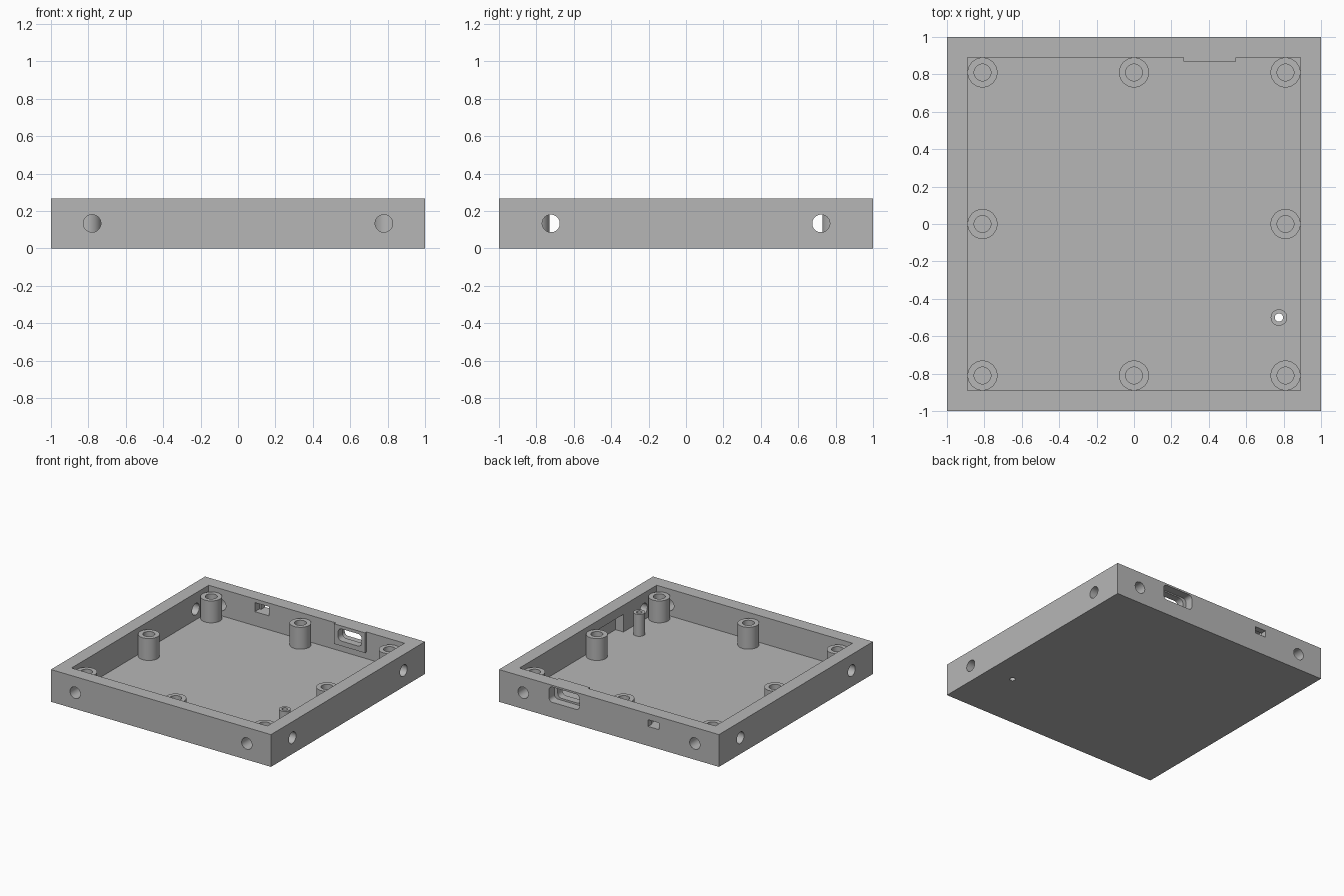
import bpy
import bmesh
import math
from mathutils import Matrix, Vector

if "Cube" in bpy.data.objects:
    bpy.data.objects.remove(bpy.data.objects["Cube"], do_unlink=True)

HEIGHT, FLOOR, INNER = 0.265, 0.045, 0.89
POST_TOP, POST_AT = 0.225, 0.81

grey = bpy.data.materials.new("plain grey")
grey.use_nodes = True
colour = (0.47, 0.47, 0.47, 1)
grey.diffuse_color = colour
grey.node_tree.nodes["Principled BSDF"].inputs["Base Color"].default_value = colour


def finish(name, bm):
    bmesh.ops.recalc_face_normals(bm, faces=bm.faces)
    mesh = bpy.data.meshes.new(name)
    bm.to_mesh(mesh)
    bm.free()
    mesh.materials.append(grey)
    obj = bpy.data.objects.new(name, mesh)
    bpy.context.collection.objects.link(obj)
    return obj


def box(name, low, high, rounding=0):
    """Box between two corners, optionally rounded around the y axis."""
    low, high = Vector(low), Vector(high)
    bm = bmesh.new()
    bmesh.ops.create_cube(bm, size=1)
    bmesh.ops.scale(bm, vec=high - low, verts=bm.verts)
    bmesh.ops.translate(bm, vec=(low + high) / 2, verts=bm.verts)
    if rounding:
        edges = [e for e in bm.edges
                 if abs(e.verts[0].co.y - e.verts[1].co.y) > 1e-4]
        bmesh.ops.bevel(bm, geom=edges, offset=rounding, segments=6,
                        profile=0.5, affect='EDGES')
    return finish(name, bm)


def rod(name, centre, radius, length, axis):
    """Solid cylinder along a chosen axis."""
    turn = {"x": Matrix.Rotation(math.pi / 2, 4, 'Y'),
            "y": Matrix.Rotation(math.pi / 2, 4, 'X'),
            "z": Matrix.Identity(4)}[axis]
    bm = bmesh.new()
    bmesh.ops.create_cone(bm, cap_ends=True, segments=40, radius1=radius,
                          radius2=radius, depth=length,
                          matrix=Matrix.Translation(centre) @ turn)
    return finish(name, bm)


def combine(target, tool, operation='DIFFERENCE'):
    mod = target.modifiers.new("combine", 'BOOLEAN')
    mod.operation = operation
    mod.solver = 'EXACT'
    mod.object = tool
    bpy.context.view_layer.objects.active = target
    bpy.ops.object.modifier_apply(modifier=mod.name)
    bpy.data.objects.remove(tool, do_unlink=True)


def smooth(obj):
    bpy.ops.object.select_all(action='DESELECT')
    obj.select_set(True)
    bpy.context.view_layer.objects.active = obj
    bpy.ops.object.shade_smooth_by_angle(angle=math.radians(30))


def hollow_post(name, x, y, outer, inner):
    """Tube standing on the floor, made by spinning its profile."""
    bm = bmesh.new()
    profile = [(outer, FLOOR), (outer, POST_TOP), (inner, POST_TOP), (inner, FLOOR)]
    verts = [bm.verts.new((r, 0, z)) for r, z in profile]
    edges = [bm.edges.new(pair) for pair in zip(verts, verts[1:] + verts[:1])]
    bmesh.ops.spin(bm, geom=verts + edges, cent=(0, 0, 0), axis=(0, 0, 1),
                   angle=math.tau, steps=40)
    bmesh.ops.remove_doubles(bm, verts=bm.verts, dist=1e-4)
    bmesh.ops.translate(bm, vec=(x, y, 0), verts=bm.verts)
    smooth(finish(name, bm))


# Tray: block with a square cavity
tray = box("tray", (-1, -1, 0), (1, 1, HEIGHT))
combine(tray, box("cavity", (-INNER, -INNER, FLOOR), (INNER, INNER, 0.5)))

# Thickened pad behind the connector opening
combine(tray, box("pad", (0.265, 0.87, 0.10), (0.545, 0.92, HEIGHT)), 'UNION')

# Connector opening: wide outer pocket and narrower slot
combine(tray, box("pocket", (0.27, 0.93, 0.125), (0.545, 1.1, 0.25), 0.03))
combine(tray, box("slot", (0.3, 0.8, 0.14), (0.515, 0.96, 0.24), 0.035))

# Small rectangular port, larger on the inside
combine(tray, box("port_inside", (-0.47, 0.8, 0.16), (-0.34, 0.95, 0.235)))
combine(tray, box("port_outside", (-0.455, 0.9, 0.16), (-0.355, 1.1, 0.215)))

# Recess inside the left wall
combine(tray, box("recess", (0.85, -0.46, FLOOR), (0.963, -0.12, 0.19)))

# Round holes near the ends of all four walls
for side in (-1, 1):
    for end in (-1, 1):
        combine(tray, rod("hole", (end * 0.78, side * 0.95, 0.133), 0.047, 0.2, "y"))
        combine(tray, rod("hole", (side * 0.95, end * 0.722, 0.133), 0.047, 0.2, "x"))

# Hole through the floor under the small post
combine(tray, rod("hole", (0.775, -0.5, 0), 0.022, 0.3, "z"))
smooth(tray)

# Screw posts around the edge and one small guide post
for i in (-1, 0, 1):
    for j in (-1, 0, 1):
        if i or j:
            hollow_post("screw_post", i * POST_AT, j * POST_AT, 0.08, 0.045)
hollow_post("guide_post", 0.775, -0.5, 0.044, 0.022)
